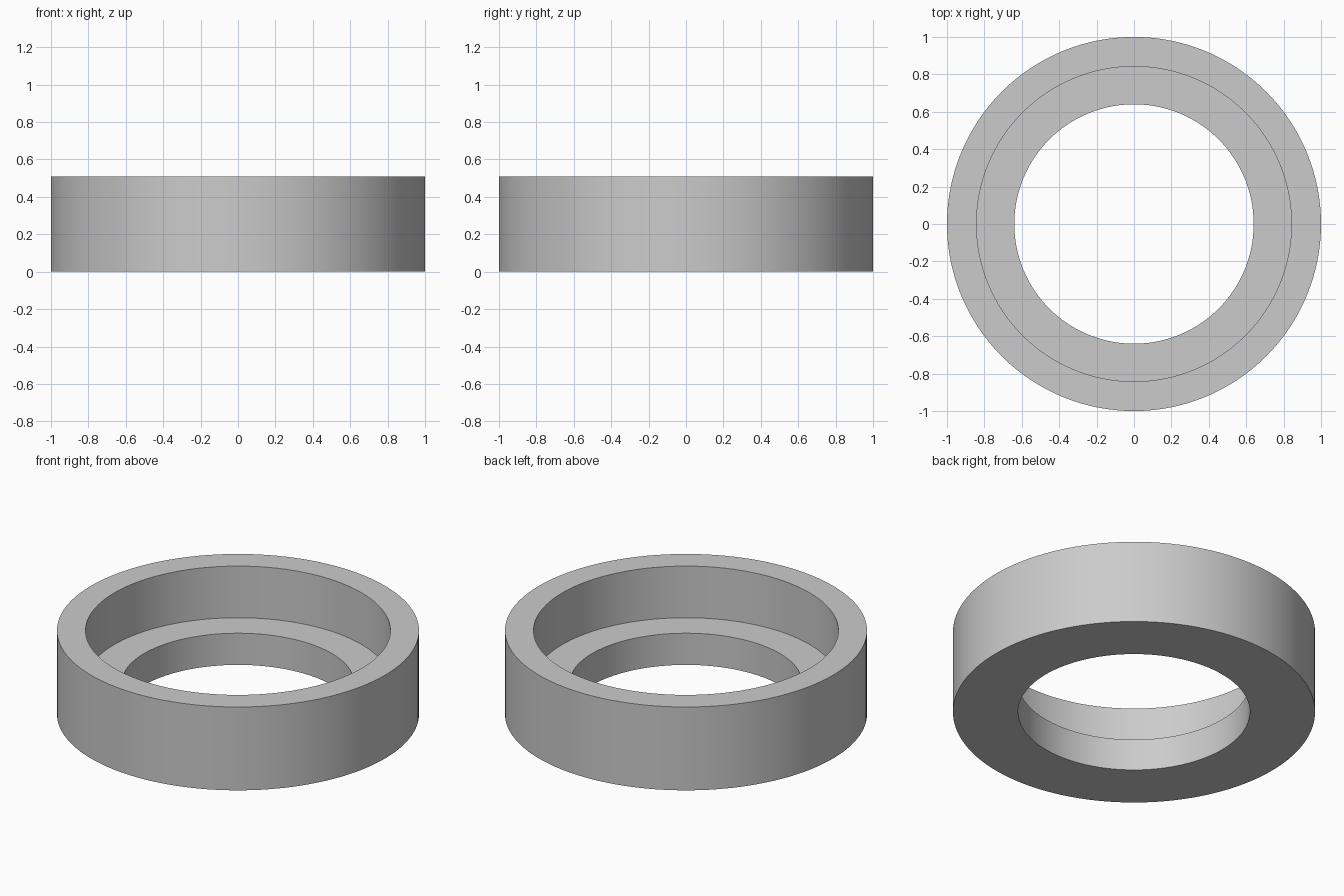
import bpy, bmesh, math

cube = bpy.data.objects.get("Cube")
if cube:
    bpy.data.objects.remove(cube, do_unlink=True)

SEGMENTS = 128
OUTER, RECESS, BORE = 1.0, 0.842, 0.64
HEIGHT, LEDGE = 0.508, 0.193

# Plain grey material
grey = bpy.data.materials.new("light_grey")
grey.use_nodes = True
colour = (0.6, 0.6, 0.6, 1)
grey.diffuse_color = colour
grey.node_tree.nodes["Principled BSDF"].inputs["Base Color"].default_value = colour

# Closed stepped section, revolved about z
section = [(BORE, 0), (OUTER, 0), (OUTER, HEIGHT),
           (RECESS, HEIGHT), (RECESS, LEDGE), (BORE, LEDGE)]
bm = bmesh.new()
rings = []
for r, z in section:
    rings.append([bm.verts.new((r * math.cos(a), r * math.sin(a), z))
                  for a in (math.tau * i / SEGMENTS for i in range(SEGMENTS))])
for k, lower in enumerate(rings):
    upper = rings[(k + 1) % len(rings)]
    for i in range(SEGMENTS):
        j = (i + 1) % SEGMENTS
        bm.faces.new((lower[i], lower[j], upper[j], upper[i]))
bmesh.ops.recalc_face_normals(bm, faces=bm.faces[:])

mesh = bpy.data.meshes.new("stepped_ring")
bm.to_mesh(mesh)
bm.free()
mesh.materials.append(grey)
ring = bpy.data.objects.new("stepped_ring", mesh)
bpy.context.collection.objects.link(ring)

# Smooth walls with crisp rims
bpy.ops.object.select_all(action="DESELECT")
ring.select_set(True)
bpy.context.view_layer.objects.active = ring
bpy.ops.object.shade_smooth_by_angle(angle=math.radians(30))
